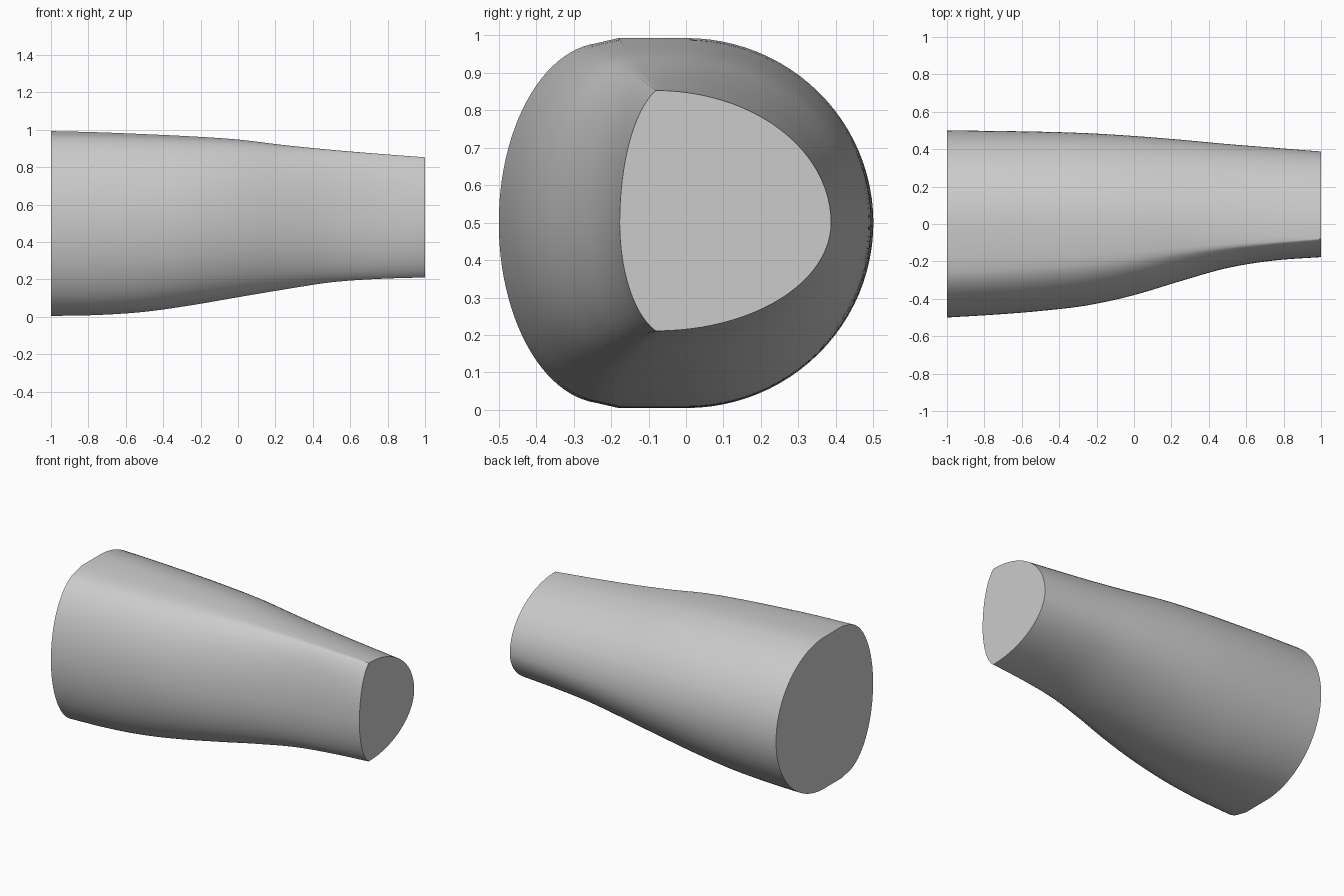
import bpy, bmesh
from math import sin, cos, pi, radians

cube = bpy.data.objects.get("Cube")
if cube:
    bpy.data.objects.remove(cube, do_unlink=True)

# Outline stations, evenly spaced along x
FRONT = (-.5, -.485, -.465, -.435, -.38, -.305, -.235, -.195, -.177)
BACK = (.5, .497, .493, .485, .47, .45, .427, .407, .387)
TOP = (.993, .987, .977, .965, .948, .918, .893, .872, .853)
BOTTOM = (.005, .01, .027, .062, .105, .147, .185, .203, .211)
MID = .5
RINGS = 48
STEPS = 24


def smooth_sample(values, u):
    """Catmull-Rom sample of a station list, u from 0 to 1."""
    last = len(values) - 1
    i = min(int(u * last), last - 1)
    f = u * last - i
    b, c = values[i], values[i + 1]
    a = values[i - 1] if i else 2 * b - c
    d = values[i + 2] if i + 2 <= last else 2 * c - b
    return b + f / 2 * (c - a + f * (2*a - 5*b + 4*c - d + f * (3*(b - c) + d - a)))


def section(u):
    """Closed (y, z) outline: round back, short flat, shallow curved front."""
    front, back, top, bottom = (smooth_sample(s, u) for s in (FRONT, BACK, TOP, BOTTOM))
    taper = (TOP[0] - top) / (TOP[0] - TOP[-1])
    up, down = top - MID, MID - bottom
    back_y = -.08 * taper
    ridge_y = -.18 + .1 * taper
    step = 1 - taper
    front_y = ridge_y - .06 * step
    inset = .014 * step
    points = [(ridge_y, top)]
    # Round back
    for k in range(2 * STEPS + 1):
        a = pi / 2 - pi * k / (2 * STEPS)
        points.append((back_y + .0005 + (back - back_y) * cos(a),
                       MID + (up if a > 0 else down) * sin(a)))
    points.append((ridge_y, bottom))
    # Shallow front arc
    limit = radians(85 - 13 * taper)
    for k in range(2 * STEPS + 1):
        a = -limit + limit * k / STEPS
        y = front + (front_y - .0005 - front) * (1 - cos(a)) / (1 - cos(limit))
        height = (up if a > 0 else down) - inset
        points.append((y, MID + height * sin(a) / sin(limit)))
    return points


# Tapered body lofted through the sections
bm = bmesh.new()
rings = []
for r in range(RINGS + 1):
    u = r / RINGS
    rings.append([bm.verts.new((2 * u - 1, y, z)) for y, z in section(u)])
for r0, r1 in zip(rings, rings[1:]):
    for i in range(len(r0)):
        j = (i + 1) % len(r0)
        bm.faces.new((r0[i], r0[j], r1[j], r1[i]))

# Flat end caps
bm.faces.new(rings[0])
bm.faces.new(rings[-1])
bmesh.ops.recalc_face_normals(bm, faces=bm.faces)

mesh = bpy.data.meshes.new("tapered_body")
bm.to_mesh(mesh)
bm.free()
body = bpy.data.objects.new("tapered_body", mesh)
bpy.context.collection.objects.link(body)

# Plain grey material
grey = bpy.data.materials.new("light_grey")
grey.use_nodes = True
colour = (.6, .6, .6, 1)
grey.diffuse_color = colour
grey.node_tree.nodes["Principled BSDF"].inputs["Base Color"].default_value = colour
mesh.materials.append(grey)

# Smooth sides with crisp cap edges
bpy.ops.object.select_all(action='DESELECT')
body.select_set(True)
bpy.context.view_layer.objects.active = body
bpy.ops.object.shade_smooth_by_angle(angle=radians(35))
